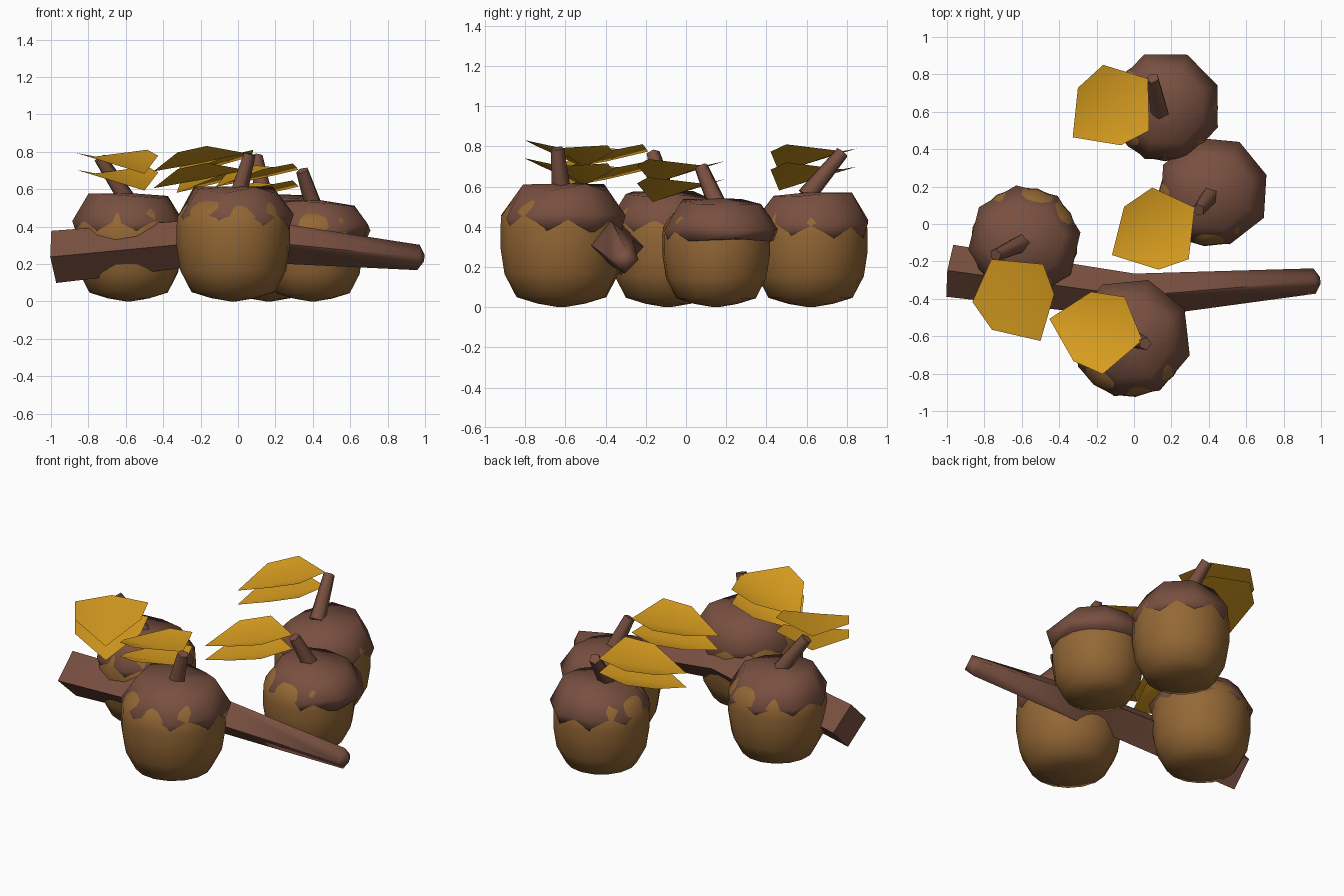
import bpy, bmesh, math, random
from mathutils import Vector

random.seed(4)
cube = bpy.data.objects.get("Cube")
if cube:
    bpy.data.objects.remove(cube)


def material(name, rgb):
    mat = bpy.data.materials.new(name)
    mat.use_nodes = True
    color = (*rgb, 1)
    mat.diffuse_color = color
    mat.node_tree.nodes["Principled BSDF"].inputs["Base Color"].default_value = color
    return mat


BARK = material("dark brown bark", (0.19, 0.08, 0.052))
SHELL = material("nut brown", (0.295, 0.137, 0.036))
GOLD = material("golden leaf", (0.69, 0.34, 0.014))


def finish(name, bm, mat, angle, solid=True):
    if solid:
        bmesh.ops.recalc_face_normals(bm, faces=bm.faces)
    mesh = bpy.data.meshes.new(name)
    bm.to_mesh(mesh)
    bm.free()
    mesh.materials.append(mat)
    obj = bpy.data.objects.new(name, mesh)
    bpy.context.collection.objects.link(obj)
    bpy.ops.object.select_all(action="DESELECT")
    obj.select_set(True)
    bpy.context.view_layer.objects.active = obj
    bpy.ops.object.shade_smooth_by_angle(angle=math.radians(angle))


def skin(bm, rings):
    # Bridge rings of points and close both ends
    loops = [[bm.verts.new(p) for p in ring] for ring in rings]
    n = len(loops[0])
    for a, b in zip(loops, loops[1:]):
        for i in range(n):
            j = (i + 1) % n
            bm.faces.new((a[i], a[j], b[j], b[i]))
    bm.faces.new(loops[0][::-1])
    bm.faces.new(loops[-1])


def lathe(name, profile, sides, center, scale, turn, mat, jitter=0.0, width=1.0):
    rings = []
    for r, z in profile:
        ring = []
        for i in range(sides):
            a = turn + math.tau * i / sides
            wobble = random.uniform(-jitter, jitter) if r > 0.1 else 0
            rad = r * width + wobble * 0.25
            ring.append((center[0] + scale * rad * math.cos(a),
                         center[1] + scale * rad * math.sin(a),
                         scale * (z + wobble)))
        rings.append(ring)
    bm = bmesh.new()
    skin(bm, rings)
    finish(name, bm, mat, 75)


def tube(name, path, radii, sides, mat):
    pts = [Vector(p) for p in path]
    rings = []
    for k, p in enumerate(pts):
        along = pts[min(k + 1, len(pts) - 1)] - pts[max(k - 1, 0)]
        q = along.to_track_quat("X", "Z")
        rings.append([p + q @ Vector((0, math.cos(math.tau * i / sides),
                                      math.sin(math.tau * i / sides))) * radii[k]
                      for i in range(sides)])
    bm = bmesh.new()
    skin(bm, rings)
    finish(name, bm, mat, 74)


# Leaf outline as radius, angle from the stem corner, and lift; the midrib lies low
LEAF = [(0.25, 0, -0.02), (0.235, 62, 0.035), (0.21, 110, 0.035),
        (0.26, 178, -0.02), (0.205, 245, 0.035), (0.235, 290, 0.035)]


def leaf(name, center, turn, slope):
    # Two thin folded sheets, one above the other
    bm = bmesh.new()
    for drop in (0, 0.09):
        mid = bm.verts.new((center[0], center[1], center[2] - drop - 0.025))
        rim = []
        for r, deg, lift in LEAF:
            a = math.radians(deg + turn)
            dx, dy = r * math.cos(a), r * math.sin(a)
            rim.append(bm.verts.new((center[0] + dx, center[1] + dy, center[2] - drop
                                     + lift + slope[0] * dx + slope[1] * dy)))
        for i in range(len(rim)):
            bm.faces.new((mid, rim[i], rim[(i + 1) % len(rim)]))
    finish(name, bm, GOLD, 75, solid=False)


# The round nut shows through the flat sides of the eight-sided cap as notches
NUT = [(0.015, 0), (0.12, 0.018), (0.225, 0.05), (0.285, 0.165), (0.306, 0.3),
       (0.306, 0.38), (0.302, 0.45), (0.27, 0.5), (0.243, 0.53), (0.17, 0.56), (0.02, 0.575)]
CAP = [(0.296, 0.375), (0.322, 0.45), (0.225, 0.595), (0.02, 0.615)]

# name, centre, cap shift, cap width, scale, cap turn,
# stem base, stem tip, leaf centre, leaf turn, leaf slope
ACORNS = [
    ("front", (-0.025, -0.62), 0.01, 1.0, 1.0, 0.5, (0, -0.62, 0.58), (0.06, -0.64, 0.79),
     (-0.2, -0.57, 0.765), -12, (0.17, -0.11)),
    ("right", (-0.585, -0.09), 0, 1.0, 0.94, 0.15, (-0.6, -0.1, 0.55), (-0.74, -0.165, 0.765),
     (-0.63, -0.4, 0.75), 122, (-0.05, 0.18)),
    ("left", (0.4, 0.15), 0.025, 1.06, 0.88, 0.3, (0.41, 0.16, 0.5), (0.345, 0.075, 0.7),
     (0.11, -0.04, 0.68), 31, (0.17, 0.06)),
    ("back", (0.165, 0.62), 0.008, 1.0, 0.93, 0.4, (0.14, 0.6, 0.55), (0.1, 0.78, 0.77),
     (-0.12, 0.62, 0.745), 39, (0.2, 0.08)),
]
for side, spot, shift, width, size, turn, base, tip, mid, spin, slope in ACORNS:
    lathe(side + "_acorn_nut", NUT, 16, spot, size, turn, SHELL)
    lathe(side + "_acorn_cap", CAP, 8, (spot[0] + shift, spot[1] + shift), size, turn,
          BARK, 0.02, width)
    tube(side + "_acorn_stem", (base, tip), (0.05, 0.035), 5, BARK)
    leaf(side + "_leaf", mid, spin, slope)

# Fallen four-sided branch, bent in the middle, with a blunt point
tube("branch", [(-0.985, -0.25, 0.238), (0, -0.385, 0.333), (0.965, -0.305, 0.235), (0.995, -0.303, 0.233)],
     (0.14, 0.12, 0.068, 0.02), 4, BARK)
